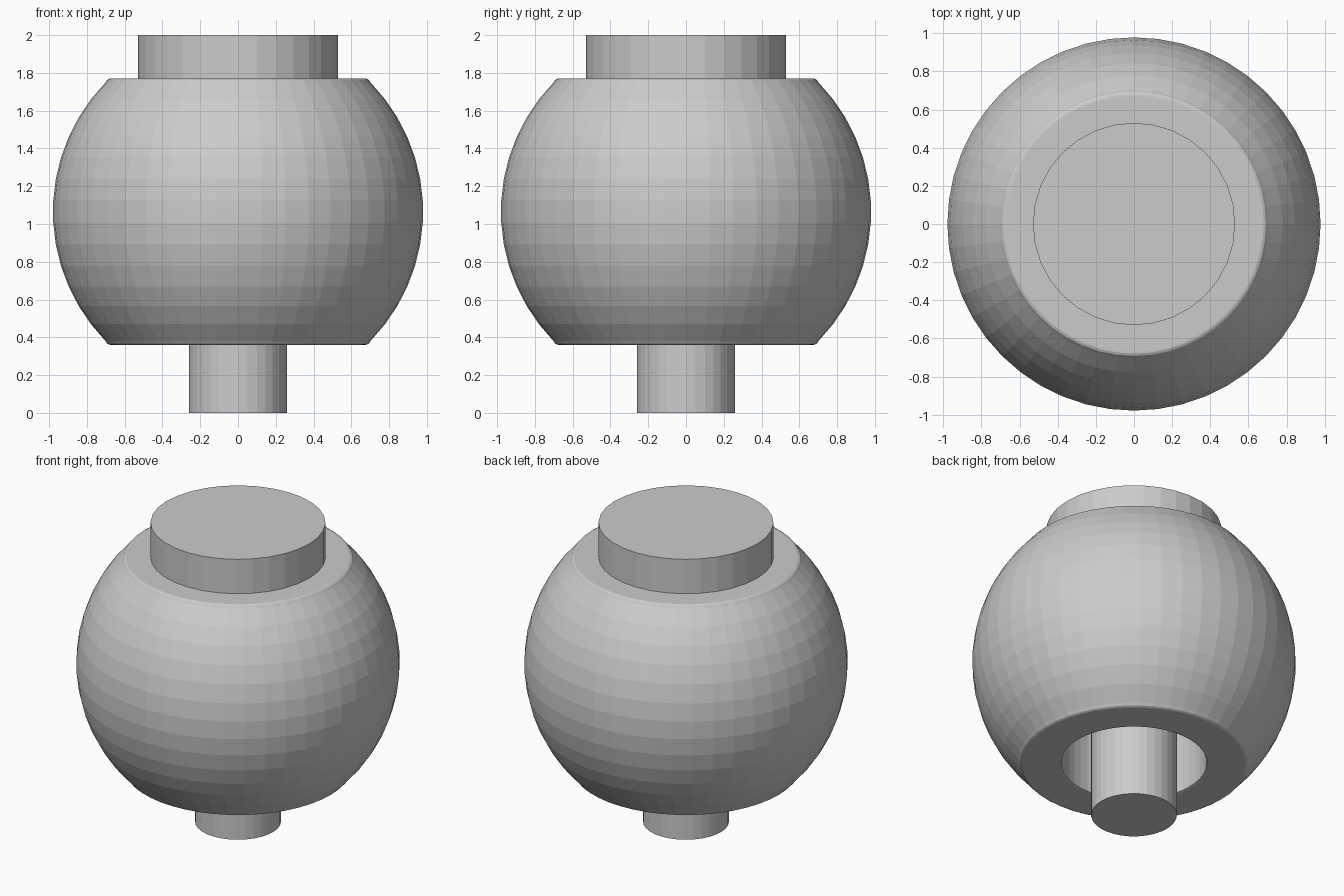
import bpy, bmesh, math

if "Cube" in bpy.data.objects:
    bpy.data.objects.remove(bpy.data.objects["Cube"])

grey = bpy.data.materials.new("plain grey")
grey.diffuse_color = (0.6, 0.6, 0.6, 1)
grey.use_nodes = True
grey.node_tree.nodes["Principled BSDF"].inputs["Base Color"].default_value = grey.diffuse_color


def lathe(name, profile, segs, closed):
    """Revolve an (r, z) profile about z; open profiles get flat caps."""
    bm = bmesh.new()
    rings = []
    for r, z in profile:
        rings.append([bm.verts.new((r * math.cos(2 * math.pi * i / segs),
                                    r * math.sin(2 * math.pi * i / segs), z))
                      for i in range(segs)])
    n = len(rings)
    for k in range(n if closed else n - 1):
        a, b = rings[k], rings[(k + 1) % n]
        for i in range(segs):
            j = (i + 1) % segs
            bm.faces.new((a[i], a[j], b[j], b[i]))
    if not closed:
        bm.faces.new(rings[0][::-1])
        bm.faces.new(rings[-1])
    bmesh.ops.recalc_face_normals(bm, faces=bm.faces)
    me = bpy.data.meshes.new(name)
    bm.to_mesh(me)
    bm.free()
    me.materials.append(grey)
    ob = bpy.data.objects.new(name, me)
    bpy.context.collection.objects.link(ob)
    return ob


# Bored ball: spherical side, flat ends, slightly rounded rims, straight bore
R, ZC, HALF, BORE, F = 0.98, 1.065, 0.705, 0.44, 0.01
ROWS, LIMIT = 13, math.radians(44.2)
upper_rim = [(0.692, HALF - 0.007), (0.68, HALF - 0.001), (0.67, HALF),
             (BORE + F, HALF), (BORE + 0.003, HALF - 0.003), (BORE, HALF - F)]
side = []
for i in range(ROWS + 1):
    t = -LIMIT + 2 * LIMIT * i / ROWS
    side.append((R * math.cos(t), R * math.sin(t)))
lower_rim = [(r, -z) for r, z in reversed(upper_rim)]
ball = [(r, z + ZC) for r, z in side + upper_rim + lower_rim]
lathe("bored_ball", ball, 48, True)

# Headed pin hanging through the bore
TOP = ZC + HALF
lathe("headed_pin", [(0.26, 0), (0.26, TOP), (0.53, TOP), (0.53, 2)], 32, False)
